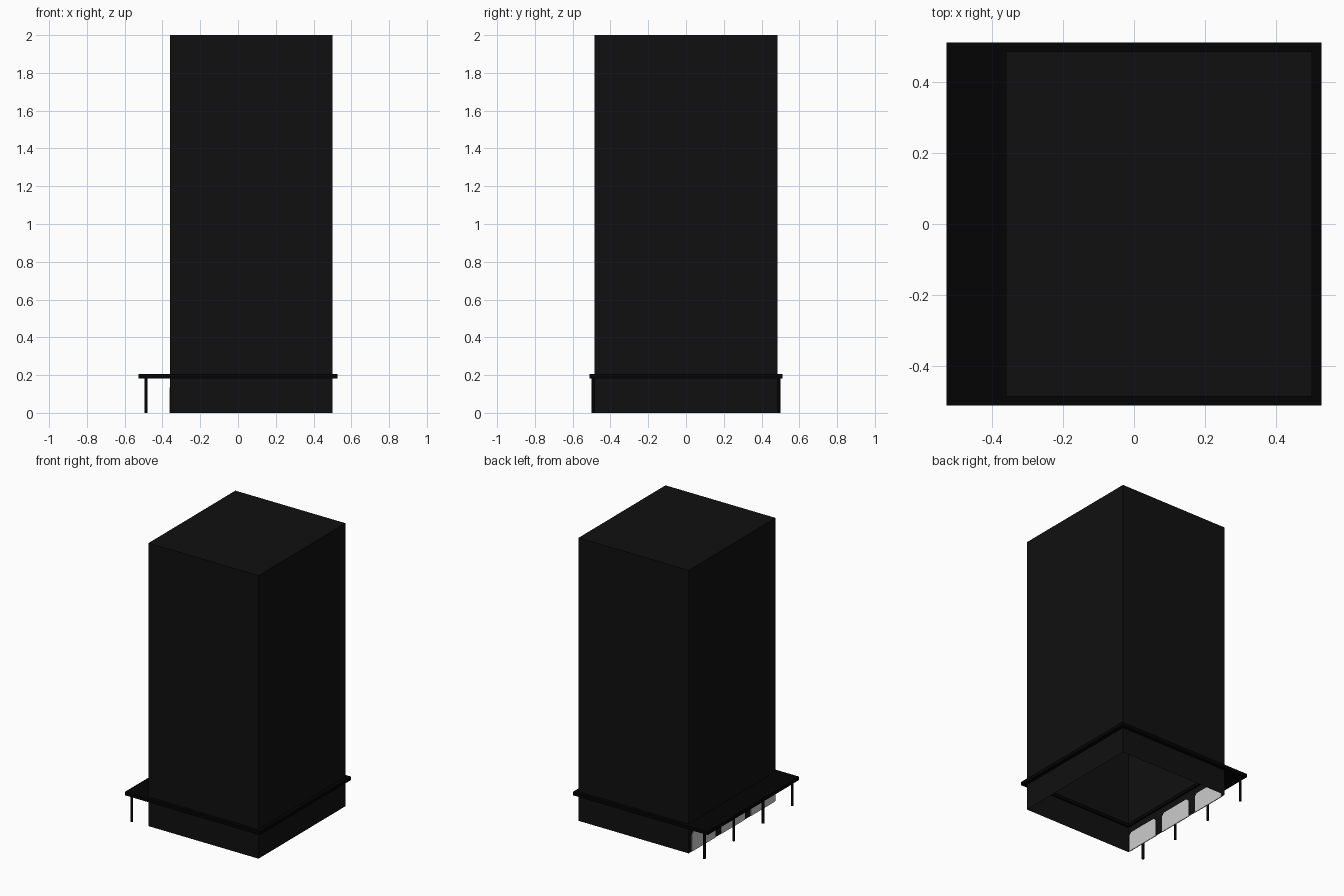
import bpy, bmesh

cube = bpy.data.objects.get("Cube")
if cube:
    bpy.data.objects.remove(cube, do_unlink=True)


def material(name, value):
    m = bpy.data.materials.new(name)
    m.use_nodes = True
    colour = (value, value, value, 1)
    m.diffuse_color = colour
    m.node_tree.nodes["Principled BSDF"].inputs["Base Color"].default_value = colour
    return m


tower_black = material("tower black", 0.005)
trim_black = material("trim black", 0.001)
pane_white = material("pane white", 0.6)


def finish(name, bm, mat):
    bmesh.ops.recalc_face_normals(bm, faces=bm.faces)
    mesh = bpy.data.meshes.new(name)
    bm.to_mesh(mesh)
    bm.free()
    mesh.materials.append(mat)
    obj = bpy.data.objects.new(name, mesh)
    bpy.context.collection.objects.link(obj)
    return obj


def extrude(bm, faces, offset):
    """Extrude faces into a closed solid along offset."""
    ext = bmesh.ops.extrude_face_region(bm, geom=faces, use_keep_orig=True)
    moved = [v for v in ext["geom"] if isinstance(v, bmesh.types.BMVert)]
    bmesh.ops.translate(bm, verts=moved, vec=offset)


def loop(bm, x0, x1, y, z):
    return [bm.verts.new(c) for c in
            ((x0, -y, z), (x1, -y, z), (x1, y, z), (x0, y, z))]


WALL_L, WALL_R, WALL_Y = -0.36, 0.50, 0.485
SLAB_LOW, SLAB_HIGH = 0.183, 0.207

# Tower: walls and roof, open underneath
bm = bmesh.new()
low = loop(bm, WALL_L, WALL_R, WALL_Y, 0)
high = loop(bm, WALL_L, WALL_R, WALL_Y, 2)
for i in range(4):
    j = (i + 1) % 4
    bm.faces.new((low[i], low[j], high[j], high[i]))
bm.faces.new(high)
finish("tower_walls", bm, tower_black)

# Canopy: a slab ringing the tower, deep on the entrance side
bm = bmesh.new()
outer = loop(bm, -0.527, 0.527, 0.51, SLAB_LOW)
inner = loop(bm, WALL_L + 0.01, WALL_R - 0.01, WALL_Y - 0.01, SLAB_LOW)
ring = []
for i in range(4):
    j = (i + 1) % 4
    ring.append(bm.faces.new((outer[i], outer[j], inner[j], inner[i])))
extrude(bm, ring, (0, 0, SLAB_HIGH - SLAB_LOW))
finish("canopy", bm, trim_black)

# Posts under the canopy edge
for n in range(4):
    bpy.ops.mesh.primitive_cylinder_add(
        vertices=12, radius=0.009, depth=0.19,
        location=(-0.487, -0.49 + n * 0.98 / 3, 0.095))
    post = bpy.context.object
    post.name = f"canopy_post_{n + 1}"
    post.data.materials.append(trim_black)
    bpy.ops.object.shade_smooth_by_angle()

# Entrance panes with clipped top corners, showing on both sides of the wall
HALF, TOP, CLIP = 0.133, 0.135, 0.02
for n, y in enumerate((-0.34, -0.01, 0.32)):
    bm = bmesh.new()
    outline = ((-HALF, 0), (HALF, 0), (HALF, TOP - CLIP), (HALF - CLIP, TOP),
               (CLIP - HALF, TOP), (-HALF, TOP - CLIP))
    pane = bm.faces.new([bm.verts.new((WALL_L - 0.003, y + a, b)) for a, b in outline])
    extrude(bm, [pane], (0.006, 0, 0))
    finish(f"entrance_pane_{n + 1}", bm, pane_white)
